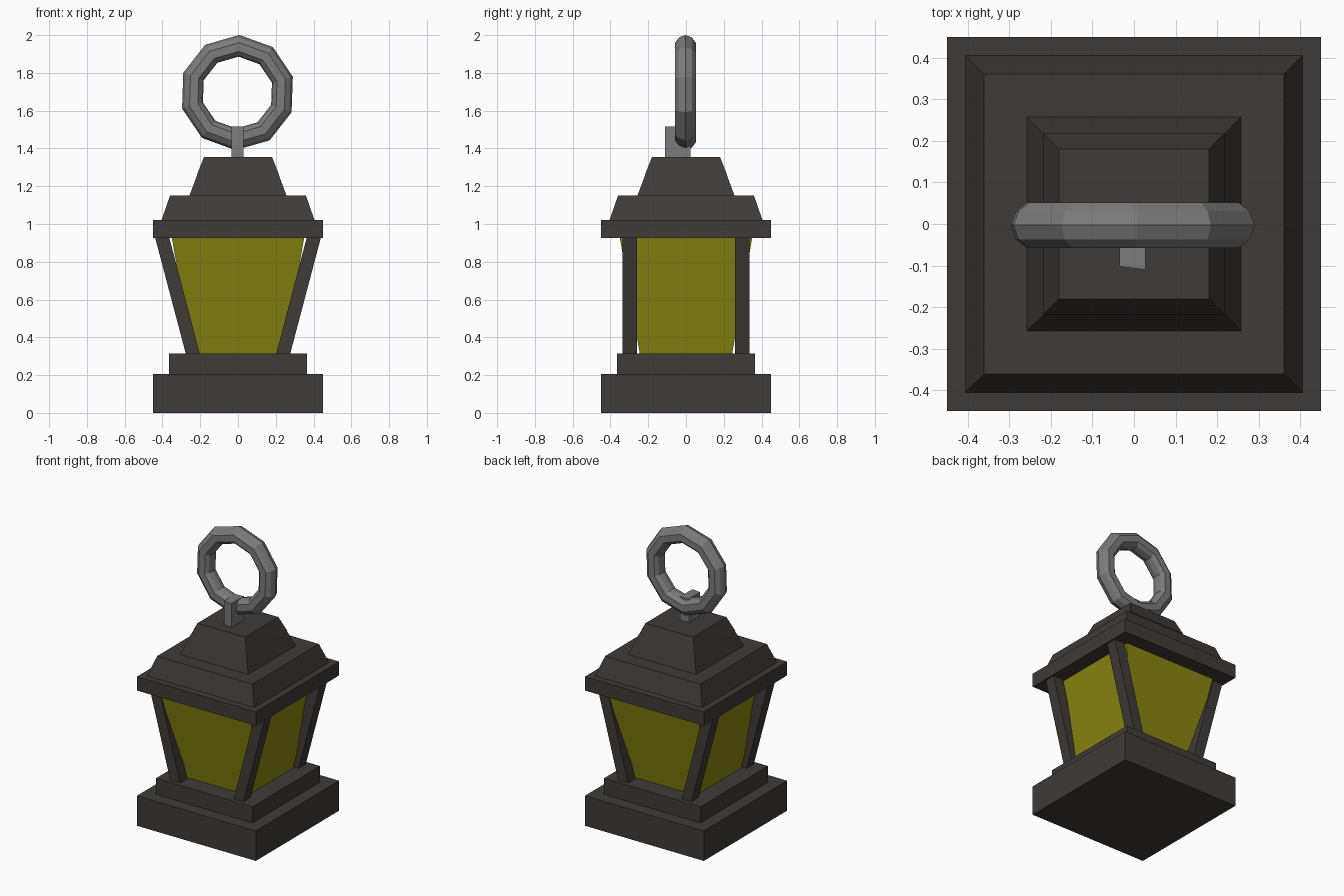
import bpy, bmesh, math

if "Cube" in bpy.data.objects:
    bpy.data.objects.remove(bpy.data.objects["Cube"])


def material(name, rgb):
    m = bpy.data.materials.new(name)
    m.diffuse_color = (*rgb, 1)
    m.use_nodes = True
    m.node_tree.nodes["Principled BSDF"].inputs["Base Color"].default_value = m.diffuse_color
    return m


IRON = material("dark_iron", (0.05, 0.043, 0.039))
GLASS = material("yellow_glass", (0.25, 0.24, 0.005))
STEEL = material("steel", (0.2, 0.2, 0.2))


def finish(name, bm, mat):
    bmesh.ops.recalc_face_normals(bm, faces=bm.faces)
    me = bpy.data.meshes.new(name)
    bm.to_mesh(me)
    bm.free()
    me.materials.append(mat)
    ob = bpy.data.objects.new(name, me)
    bpy.context.collection.objects.link(ob)
    return ob


def block(name, z0, z1, bottom, top, mat):
    """Six-sided block between two rectangles (x0, x1, y0, y1)."""
    bm = bmesh.new()
    rings = []
    for z, (x0, x1, y0, y1) in ((z0, bottom), (z1, top)):
        rings.append([bm.verts.new((x, y, z)) for x, y in
                      ((x0, y0), (x1, y0), (x1, y1), (x0, y1))])
    lo, hi = rings
    bm.faces.new(lo)
    bm.faces.new(hi)
    for i in range(4):
        j = (i + 1) % 4
        bm.faces.new((lo[i], lo[j], hi[j], hi[i]))
    return finish(name, bm, mat)


def tier(name, z0, z1, r0, r1, mat=IRON):
    return block(name, z0, z1, (-r0, r0, -r0, r0), (-r1, r1, -r1, r1), mat)


# Stepped base, glass and tiered roof
tier("base", 0, 0.205, 0.45, 0.45)
tier("base_step", 0.205, 0.315, 0.365, 0.365)
tier("glass", 0.315, 0.925, 0.245, 0.35, GLASS)
tier("roof_slab", 0.925, 1.02, 0.45, 0.45)
tier("roof_lower", 1.02, 1.15, 0.405, 0.36)
tier("roof_middle", 1.15, 1.26, 0.257, 0.216)
tier("roof_cap", 1.26, 1.355, 0.218, 0.18)

# Corner posts lean outwards in x only
for sx, side in ((-1, "left"), (1, "right")):
    for sy, end in ((-1, "front"), (1, "back")):
        ys = (sy * 0.26, sy * 0.337)
        block(f"post_{end}_{side}", 0.315, 0.925,
              (sx * 0.203, sx * 0.277, *ys), (sx * 0.363, sx * 0.438, *ys), IRON)

# Ring holder, with a slightly skewed front
holder = block("ring_holder", 1.355, 1.517, (-0.035, 0.028, -0.11, 0.023),
               (-0.035, 0.028, -0.11, 0.023), STEEL)
for v in holder.data.vertices:
    if v.co.x < 0:
        v.co.y += 0.008 if v.co.y < 0 else -0.004

# Carrying ring: ten segments around, rounded-off section (radius, y)
half = [(0.305, 0), (0.292, 0.034), (0.264, 0.055), (0.218, 0.055),
        (0.197, 0.034), (0.190, 0)]
section = half + [(r, -y) for r, y in half[-2:0:-1]]
bm = bmesh.new()
loops = []
for i in range(10):
    a = math.radians(88 + 36 * i)
    loops.append([bm.verts.new((r * math.cos(a) - 0.003, y - 0.003,
                                1.696 + r * math.sin(a))) for r, y in section])
n = len(section)
for i in range(10):
    p, q = loops[i], loops[(i + 1) % 10]
    for j in range(n):
        k = (j + 1) % n
        bm.faces.new((p[j], p[k], q[k], q[j]))
finish("carrying_ring", bm, STEEL)
